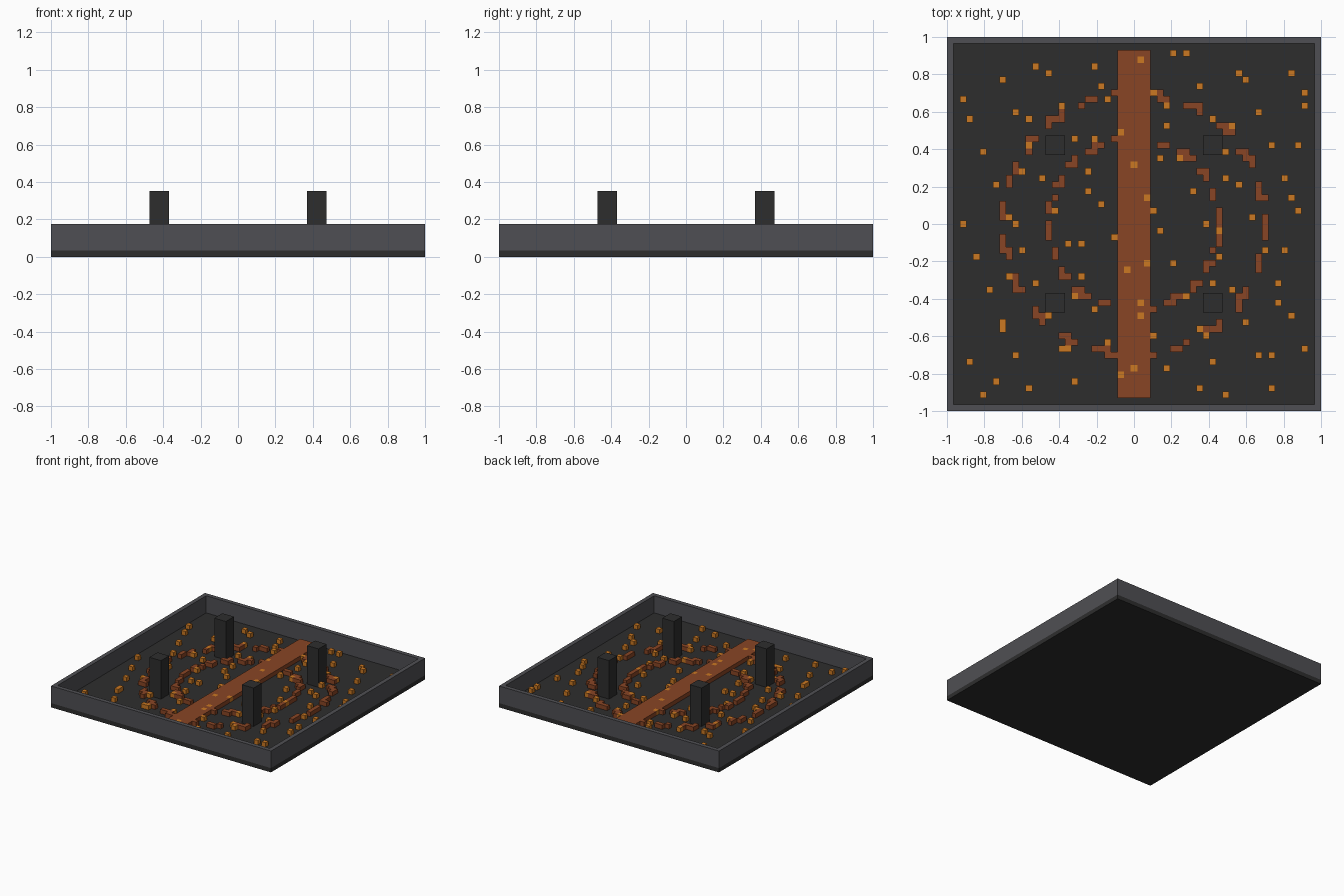
import bpy
import bmesh
from math import cos, sin, radians
from mathutils import Matrix, Vector

if "Cube" in bpy.data.objects:
    bpy.data.objects.remove(bpy.data.objects["Cube"], do_unlink=True)

U = 2 / 57      # one block
HALF = 28.5     # half the tray, in blocks


def material(name, rgb):
    m = bpy.data.materials.new(name)
    m.use_nodes = True
    m.diffuse_color = (*rgb, 1)
    m.node_tree.nodes["Principled BSDF"].inputs["Base Color"].default_value = (*rgb, 1)
    return m


stone = material("dark stone", (0.027, 0.027, 0.027))
rim = material("grey stone", (0.078, 0.078, 0.087))
rust = material("rust", (0.25, 0.06, 0.018))
ember = material("ember orange", (0.6, 0.19, 0.016))


def boxes(name, spans, mat):
    """One object made of boxes, each given as (low corner, high corner) in blocks."""
    bm = bmesh.new()
    for lo, hi in spans:
        lo, hi = Vector(lo) * U, Vector(hi) * U
        place = Matrix.Translation((lo + hi) / 2) @ Matrix.Diagonal((*(hi - lo), 1))
        bmesh.ops.create_cube(bm, size=1, matrix=place)
    mesh = bpy.data.meshes.new(name)
    bm.to_mesh(mesh)
    bm.free()
    mesh.materials.append(mat)
    ob = bpy.data.objects.new(name, mesh)
    bpy.context.scene.collection.objects.link(ob)


def block(x, y):
    return (x - .5, y - .5, 1), (x + .5, y + .5, 2)


# Floor slab and the four walls
boxes("floor", [((-HALF, -HALF, 0), (HALF, HALF, 1))], stone)
inner = HALF - 1
boxes("side_walls", [((-HALF, -HALF, 1), (-inner, HALF, 5)),
                     ((inner, -HALF, 1), (HALF, HALF, 5))], rim)
boxes("front_and_back_walls", [((-inner, -HALF, 1), (inner, -inner, 5)),
                               ((-inner, inner, 1), (inner, HALF, 5))], rim)

# Four square pillars
boxes("pillars", [((x - 1.5, y - 1.5, 1), (x + 1.5, y + 1.5, 10))
                  for x in (-12, 12) for y in (-12, 12)], stone)

# Glowing blocks on two regular skewed lattices
cells = range(-26, 27)


def in_pillar(x, y):
    return 11 <= abs(x) <= 13 and 11 <= abs(y) <= 13


embers = {(x, y) for x in cells for y in cells
          if ((5 * x + 2 * y) % 37 == 18 or (8 * x - y) % 83 == 22)
          and not in_pillar(x, y)}
boxes("embers", [block(*c) for c in sorted(embers)], ember)

# Central path, leaving gaps where the embers sit
path = [(x, y) for x in range(-2, 3) for y in cells if (x, y) not in embers]
boxes("path", [block(*c) for c in path], rust)


# Two dashed rings around the centre
def dashed_ring(name, radius, phase, drift):
    found = set()
    for step in range(720):
        a = step / 2
        shift = phase + drift * cos(radians(a - 20))
        if cos(radians(22 * (a - shift))) > 0.1:
            found.add((round(radius * cos(radians(a))), round(radius * sin(radians(a)))))
    keep = [c for c in sorted(found)
            if abs(c[0]) > 2 and c not in embers and not in_pillar(*c)]
    boxes(name, [block(*c) for c in keep], rust)


dashed_ring("outer_ring", 20, -4, 2.3)
dashed_ring("inner_ring", 13, 3.5, 0)
